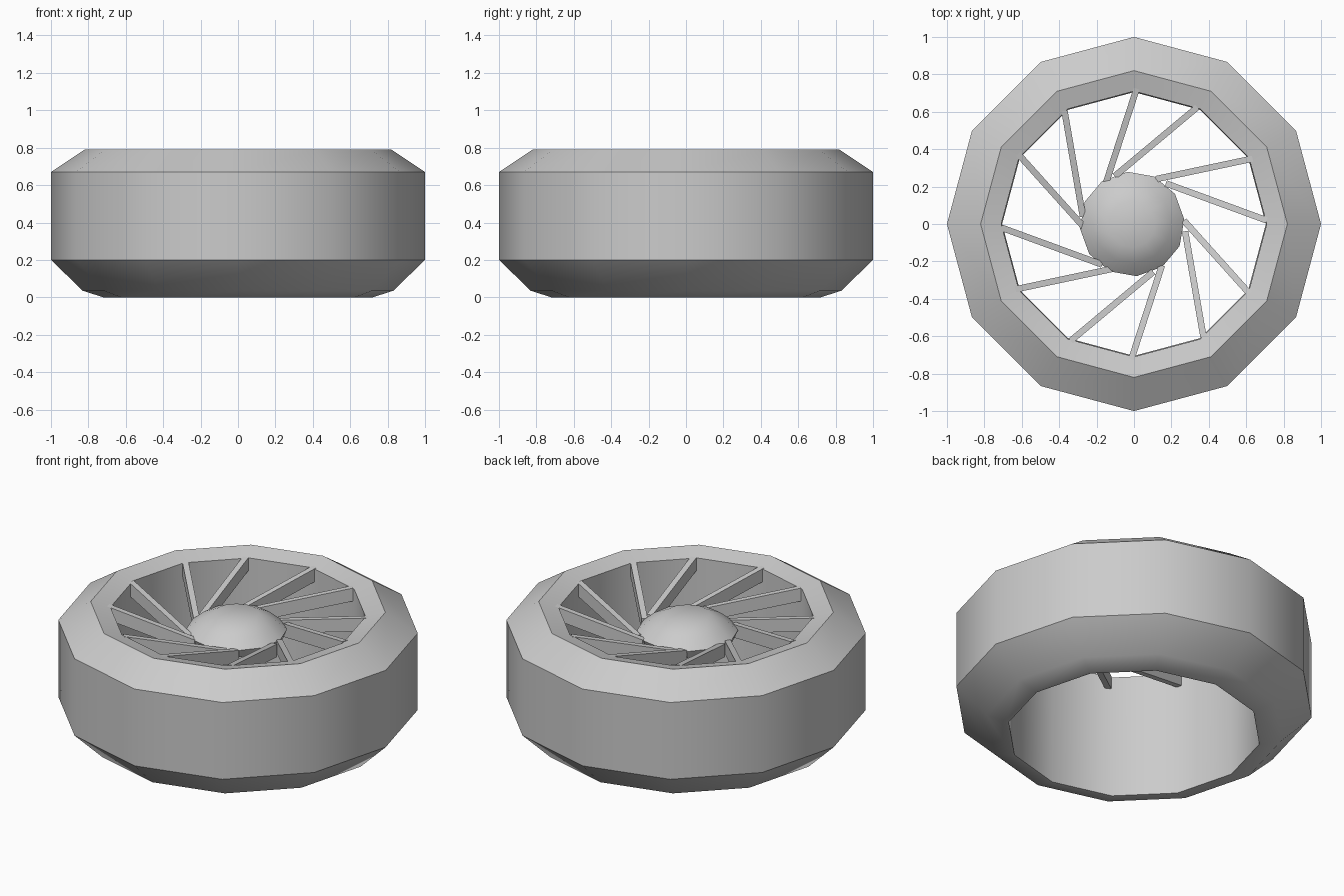
import bpy, bmesh, math
from mathutils import Matrix, Vector

if "Cube" in bpy.data.objects:
    bpy.data.objects.remove(bpy.data.objects["Cube"])

SIDES = 12


def finish(name, bm):
    bmesh.ops.recalc_face_normals(bm, faces=bm.faces)
    mesh = bpy.data.meshes.new(name)
    bm.to_mesh(mesh)
    bm.free()
    ob = bpy.data.objects.new(name, mesh)
    bpy.context.collection.objects.link(ob)
    bpy.context.view_layer.objects.active = ob
    ob.select_set(True)
    bpy.ops.object.shade_smooth_by_angle(angle=math.radians(40))
    ob.select_set(False)
    return ob


def lathe(name, profile, closed, offset=0.0, cx=0.0):
    """Turn an (r, z) profile; open profiles are capped at both ends."""
    bm = bmesh.new()
    rings = []
    for r, z in profile:
        rings.append([bm.verts.new((cx + r * math.cos(offset + math.tau * i / SIDES),
                                    r * math.sin(offset + math.tau * i / SIDES), z))
                      for i in range(SIDES)])
    pairs = list(zip(rings, rings[1:]))
    if closed:
        pairs.append((rings[-1], rings[0]))
    else:
        bm.faces.new(rings[0])
        bm.faces.new(rings[-1])
    for a, b in pairs:
        for i in range(SIDES):
            j = (i + 1) % SIDES
            bm.faces.new((a[i], a[j], b[j], b[i]))
    return finish(name, bm)


# Tyre with bevelled shoulders and an open bore
lathe("tyre", [(0.705, 0), (0.72, 0), (0.83, 0.035), (1, 0.2), (1, 0.67),
               (0.82, 0.79), (0.71, 0.76)], True)

# Domed hub
lathe("hub", [(0.26, 0.60), (0.28, 0.65), (0.21, 0.71), (0.125, 0.75)],
      False, math.radians(5), -0.01)


def spoke(name, outer, inner, width=0.034, depth=0.08):
    o, n = Vector(outer), Vector(inner)
    d = (o - n).normalized()
    o, n = o + d * 0.03, n - d * 0.03
    side = Vector((-d.y, d.x)) * width / 2
    bm = bmesh.new()
    ends = []
    for p, top in ((o, 0.765), (n, 0.655)):
        ends.append([bm.verts.new((*(p + side * s), z)) for s, z in
                     ((-1, top), (1, top), (1, top - depth), (-1, top - depth))])
    a, b = ends
    bm.faces.new(a)
    bm.faces.new(b)
    for i in range(4):
        j = (i + 1) % 4
        bm.faces.new((a[i], a[j], b[j], b[i]))
    return finish(name, bm)


# Six V-shaped pairs of swept spokes
for k in range(6):
    turn = Matrix.Rotation(math.tau * k / 6, 4, 'Z')
    spoke(f"steep_spoke_{k}", (0.005, 0.695), (-0.14, 0.25)).matrix_world = turn
    spoke(f"swept_spoke_{k}", (0.315, 0.605), (-0.08, 0.275)).matrix_world = turn
